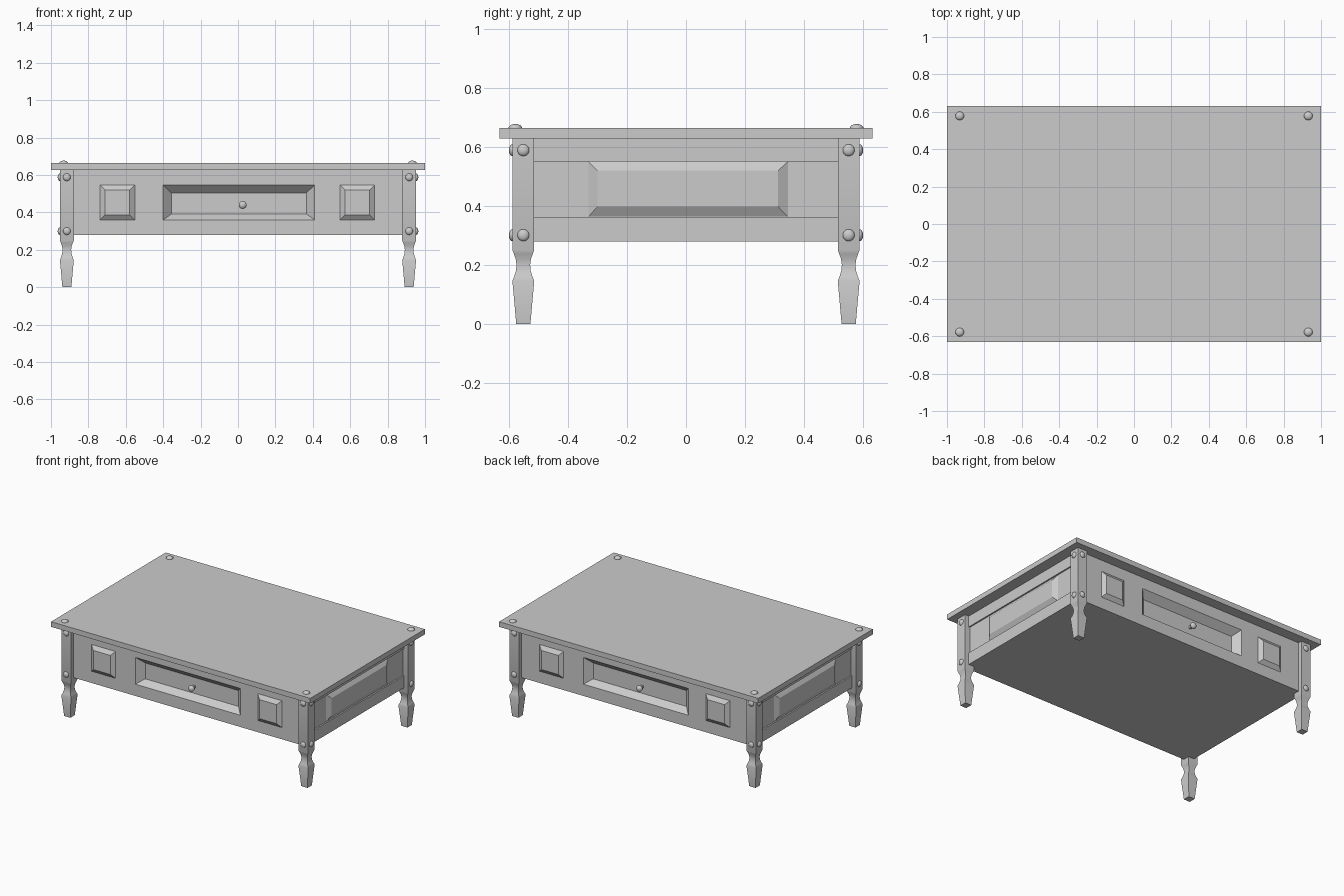
import bpy, bmesh, math
from mathutils import Matrix, Vector

cube = bpy.data.objects.get("Cube")
if cube:
    bpy.data.objects.remove(cube, do_unlink=True)

grey = bpy.data.materials.new("plain grey")
grey.use_nodes = True
grey.diffuse_color = (0.6, 0.6, 0.6, 1)
grey.node_tree.nodes["Principled BSDF"].inputs["Base Color"].default_value = grey.diffuse_color


def finish(name, bm, smooth=0):
    bmesh.ops.recalc_face_normals(bm, faces=bm.faces)
    mesh = bpy.data.meshes.new(name)
    bm.to_mesh(mesh)
    bm.free()
    mesh.materials.append(grey)
    obj = bpy.data.objects.new(name, mesh)
    bpy.context.collection.objects.link(obj)
    if smooth:
        bpy.ops.object.select_all(action="DESELECT")
        obj.select_set(True)
        bpy.context.view_layer.objects.active = obj
        bpy.ops.object.shade_smooth_by_angle(angle=math.radians(smooth))
    return obj


def loft(name, loops, smooth=0):
    """Skin a chain of four-point loops and cap both ends."""
    bm = bmesh.new()
    rings = [[bm.verts.new(p) for p in loop] for loop in loops]
    for a, b in zip(rings, rings[1:]):
        for i in range(4):
            j = (i + 1) % 4
            bm.faces.new((a[i], a[j], b[j], b[i]))
    bm.faces.new(rings[0])
    bm.faces.new(rings[-1])
    return finish(name, bm, smooth)


def rect(a0, a1, b0, b1):
    return [(a0, b0), (a1, b0), (a1, b1), (a0, b1)]


def upright(x0, x1, z0, z1, y, s=1):
    return [(x * s, y * s, z) for x, z in rect(x0, x1, z0, z1)]


def sideways(y0, y1, z0, z1, x, s=1):
    return [(x * s, y * s, z) for y, z in rect(y0, y1, z0, z1)]


def level(x, y, hx, hy, z):
    return [(a, b, z) for a, b in rect(x - hx, x + hx, y - hy, y + hy)]


def ball(name, pos, radius, scale=(1, 1, 1)):
    bm = bmesh.new()
    matrix = Matrix.Translation(Vector(pos)) @ Matrix.Diagonal((*scale, 1))
    bmesh.ops.create_uvsphere(bm, u_segments=20, v_segments=12, radius=radius, matrix=matrix)
    finish(name, bm, 60)


# Table top
loft("table_top", [level(0, 0, 1, 0.632, z) for z in (0.627, 0.663)])

# Body with a sloped drawer recess at the front and back
WALL, SIDE = 0.56, 0.912


def recess(s):
    return [upright(-0.355, 0.365, 0.392, 0.503, -WALL + 0.045, s),
            upright(-0.40, 0.41, 0.36, 0.547, -WALL, s),
            upright(-SIDE, SIDE, 0.278, 0.627, -WALL, s)]


# The rear half is turned round, so its points are reordered to match
rear = [[loop[i] for i in (1, 0, 3, 2)] for loop in reversed(recess(-1))]
loft("body", recess(1) + rear)

for s, end, side in ((1, "front", "left"), (-1, "back", "right")):
    # Raised square panels beside the drawer
    for x, label in ((-0.645, "outer"), (0.638, "inner")):
        loft(f"{end}_{label}_panel",
             [upright(x - 0.093, x + 0.093, 0.36, 0.547, -WALL, s),
              upright(x - 0.066, x + 0.066, 0.387, 0.52, -WALL - 0.02, s)])
    # Drawer knob and its stem
    y = -WALL + 0.045
    loft(f"{end}_knob_stem", [upright(0.017, 0.033, 0.432, 0.448, y - d, s) for d in (0, 0.03)])
    ball(f"{end}_knob", (0.025 * s, (y - 0.035) * s, 0.44), 0.021, (1, 0.8, 1))
    # Side rails and raised side panel
    for z0, z1, label in ((0.278, 0.362, "lower"), (0.55, 0.627, "upper")):
        loft(f"{side}_{label}_rail", [sideways(-0.52, 0.52, z0, z1, x, s) for x in (0.88, 0.922)])
    loft(f"{side}_panel", [sideways(-0.33, 0.345, 0.363, 0.549, SIDE, s),
                           sideways(-0.30, 0.312, 0.397, 0.519, SIDE + 0.02, s)])

# Legs: tapered foot, curved neck and square post
profile = [(0, 0.024), (0.145, 0.037), (0.16, 0.031), (0.18, 0.025), (0.2, 0.023),
           (0.22, 0.026), (0.237, 0.032), (0.25, 0.037), (0.627, 0.037)]
for sx in (-1, 1):
    for sy in (-1, 1):
        x, y = 0.915 * sx, 0.551 * sy
        tag = f"{'front' if sy < 0 else 'back'}_{'left' if sx > 0 else 'right'}"
        loft(f"{tag}_leg", [level(x, y, h, h, z) for z, h in profile], 30)
        # Studs on the post faces and on the table top
        for z, label in ((0.3, "lower"), (0.588, "upper")):
            ball(f"{tag}_{label}_end_stud", (x, y + 0.037 * sy, z), 0.02, (1, 0.6, 1))
            ball(f"{tag}_{label}_side_stud", (x + 0.037 * sx, y, z), 0.02, (0.6, 1, 1))
        ball(f"{tag}_top_stud", (0.932 * sx, 0.578 * sy, 0.663), 0.023, (1, 1, 0.6))
